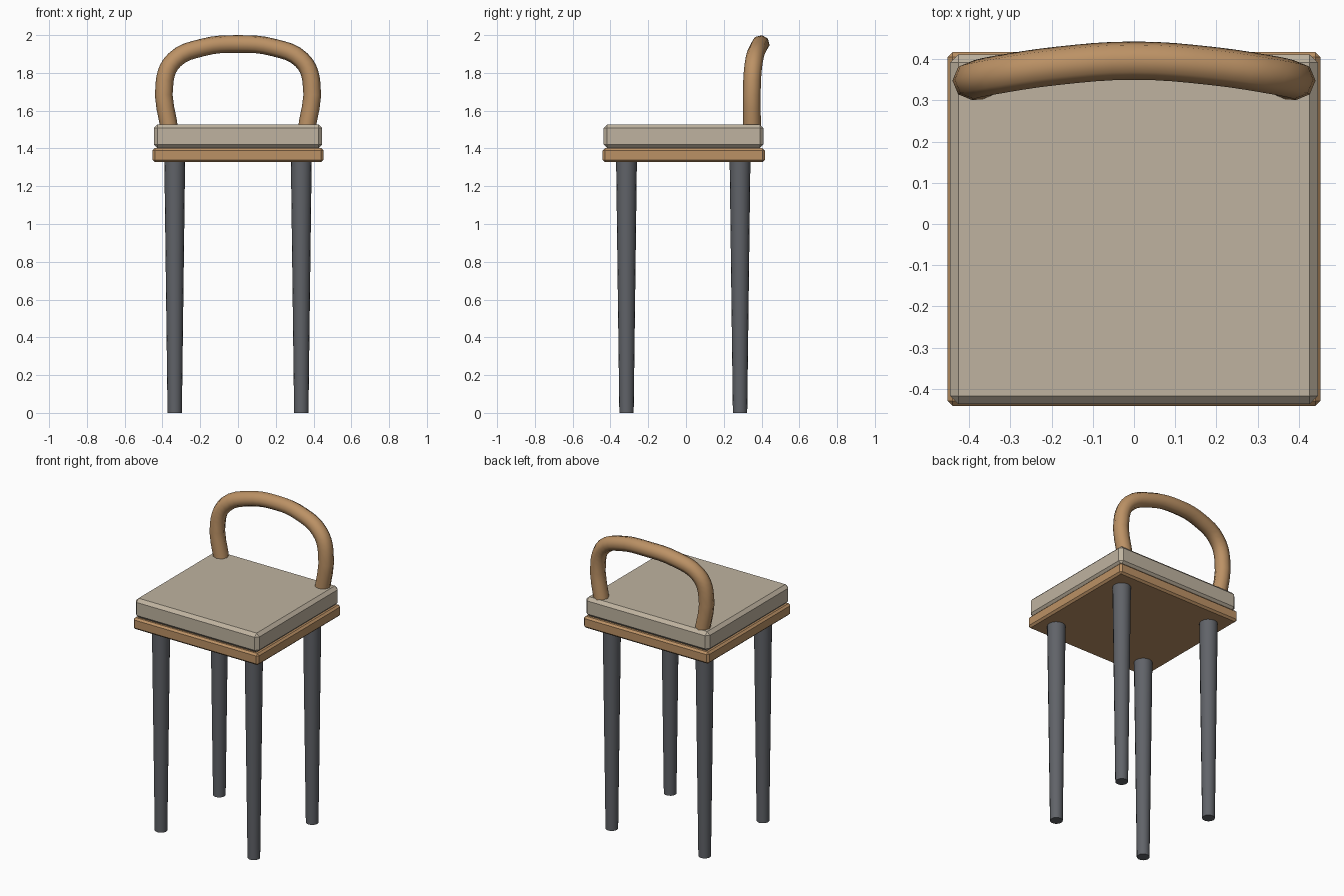
import bpy, bmesh

if "Cube" in bpy.data.objects:
    bpy.data.objects.remove(bpy.data.objects["Cube"])


def material(name, rgb):
    m = bpy.data.materials.new(name)
    m.diffuse_color = (*rgb, 1)
    m.use_nodes = True
    m.node_tree.nodes["Principled BSDF"].inputs["Base Color"].default_value = m.diffuse_color
    return m


wood = material("warm wood", (0.50, 0.285, 0.13))
fabric = material("beige fabric", (0.52, 0.45, 0.35))
metal = material("dark grey metal", (0.118, 0.125, 0.14))


def slab(name, x, y0, y1, z0, z1, chamfer, mat):
    """Box with all edges chamfered once."""
    bm = bmesh.new()
    bmesh.ops.create_cube(bm, size=1)
    for v in bm.verts:
        v.co.x *= 2 * x
        v.co.y = y0 if v.co.y < 0 else y1
        v.co.z = z0 if v.co.z < 0 else z1
    bmesh.ops.bevel(bm, geom=bm.edges[:], offset=chamfer, segments=1,
                    affect='EDGES', profile=0.5)
    me = bpy.data.meshes.new(name)
    bm.to_mesh(me)
    bm.free()
    ob = bpy.data.objects.new(name, me)
    bpy.context.collection.objects.link(ob)
    me.materials.append(mat)
    return ob


# Seat board and cushion
slab("seat_board", 0.452, -0.441, 0.417, 1.327, 1.402, 0.012, wood)
slab("seat_cushion", 0.446, -0.437, 0.411, 1.402, 1.527, 0.02, fabric)

# Four tapered legs
for row, y in (("front", -0.315), ("back", 0.286)):
    for side, x in (("left", -0.335), ("right", 0.335)):
        h = 1.335
        bpy.ops.mesh.primitive_cone_add(vertices=16, radius1=0.038, radius2=0.055,
                                        depth=h, location=(x, y, h / 2))
        leg = bpy.context.object
        leg.name = f"{row}_{side}_leg"
        leg.data.materials.append(metal)
        bpy.ops.object.shade_smooth_by_angle()

# Bent tube backrest, mirrored path
half = [(-0.359, 0.350, 1.47), (-0.388, 0.350, 1.76), (-0.337, 0.361, 1.868),
        (-0.19, 0.383, 1.934)]
path = half + [(0, 0.396, 1.953)] + [(-x, y, z) for x, y, z in reversed(half)]
cu = bpy.data.curves.new("backrest_tube", 'CURVE')
cu.dimensions = '3D'
cu.bevel_depth = 0.047
cu.bevel_resolution = 2
cu.use_fill_caps = True
cu.resolution_u = 4
sp = cu.splines.new('BEZIER')
sp.bezier_points.add(len(path) - 1)
for p, co in zip(sp.bezier_points, path):
    p.co = co
    p.handle_left_type = p.handle_right_type = 'AUTO'
sp.use_smooth = True
cu.materials.append(wood)
tube = bpy.data.objects.new("backrest_tube", cu)
bpy.context.collection.objects.link(tube)
